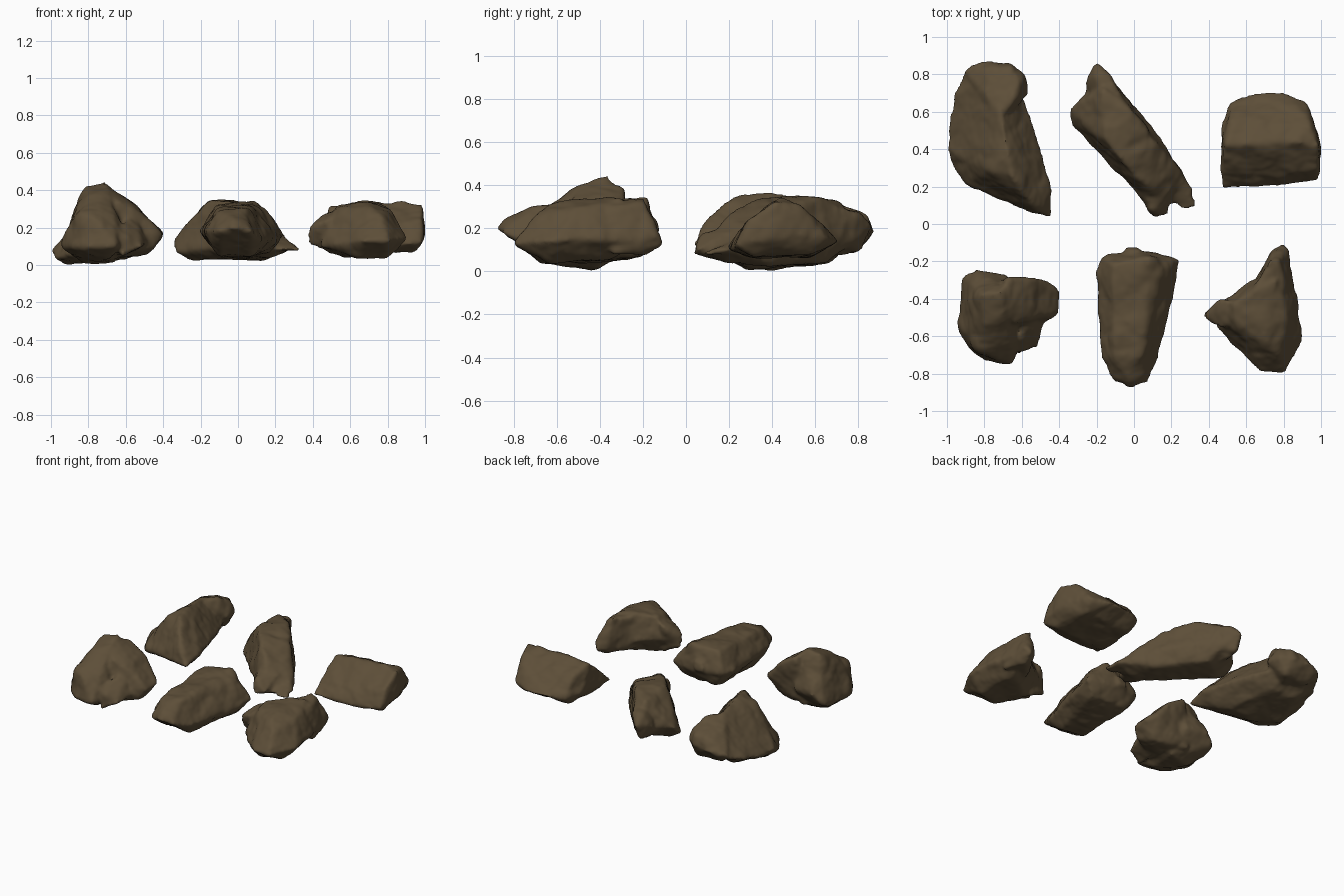
import bpy
import bmesh
from mathutils import Vector, noise

# Remove the default cube only
cube = bpy.data.objects.get("Cube")
if cube:
    bpy.data.objects.remove(cube, do_unlink=True)

# One earthy colour for every rock
stone = bpy.data.materials.new("brown_stone")
stone.use_nodes = True
earth = (0.11, 0.077, 0.04, 1.0)
stone.diffuse_color = earth
shader = stone.node_tree.nodes["Principled BSDF"]
shader.inputs["Base Color"].default_value = earth
shader.inputs["Roughness"].default_value = 0.9


def add_lump(bm, points):
    """Wrap a convex chunk round points given in hundredths of a unit."""
    corners = [bm.verts.new(Vector(p) / 100) for p in points]
    result = bmesh.ops.convex_hull(bm, input=corners)
    unused = [v for v in result["geom_interior"] if isinstance(v, bmesh.types.BMVert)]
    bmesh.ops.delete(bm, geom=unused, context="VERTS")


def weather(bm, seed):
    """Press shallow chips and soft bumps into the surface."""
    bm.normal_update()
    offset = Vector((seed * 3.7, seed * 1.9, seed))
    moves = []
    for v in bm.verts:
        bumps = noise.fractal(v.co * 8 + offset, 1.0, 2.0, 3)
        distances, _ = noise.voronoi(v.co * 6 + offset)
        chip = min(distances[1] - distances[0], 0.5)
        moves.append(v.normal * (0.009 * bumps + 0.012 * chip))
    for v, move in zip(bm.verts, moves):
        v.co += move


def make_rock(name, seed, *lumps):
    """Fuse the chunks into one skin, round the corners and weather it."""
    bm = bmesh.new()
    for points in lumps:
        add_lump(bm, points)
    mesh = bpy.data.meshes.new(name)
    bm.to_mesh(mesh)
    bm.free()
    rock = bpy.data.objects.new(name, mesh)
    bpy.context.collection.objects.link(rock)

    # Fuse overlapping chunks, then soften the breaks between their faces
    fuse = rock.modifiers.new("fuse", "REMESH")
    fuse.mode = "VOXEL"
    fuse.voxel_size = 0.014
    soften = rock.modifiers.new("soften", "SMOOTH")
    soften.factor = 0.5
    soften.iterations = 7
    graph = bpy.context.evaluated_depsgraph_get()
    fused = bpy.data.meshes.new_from_object(rock.evaluated_get(graph))
    rock.modifiers.clear()
    rock.data = fused
    bpy.data.meshes.remove(mesh)
    fused.name = name

    bm = bmesh.new()
    bm.from_mesh(fused)
    weather(bm, seed)
    for face in bm.faces:
        face.smooth = True
    bm.to_mesh(fused)
    bm.free()
    fused.materials.clear()
    fused.materials.append(stone)
    return rock


# Long slab with a central hump and a lower rear lobe
make_rock(
    "back_left_rock", 1,
    # rim
    [(-100, 40, 8), (-99, 57, 8), (-96, 70, 11), (-91, 80, 14), (-75, 80, 15),
     (-59, 68, 15), (-51, 45, 15), (-44, 18, 16), (-44, 3, 12), (-57, 6, 12),
     (-73, 15, 9), (-89, 21, 6), (-98, 31, 3),
     # crest
     (-77, 28, 31), (-65, 25, 36), (-68, 42, 37), (-72, 62, 34), (-80, 72, 26),
     (-56, 13, 28), (-53, 7, 21),
     # foot
     (-92, 42, 1), (-84, 66, 4), (-66, 62, 5), (-58, 28, 3), (-75, 28, 1)],
    # rear lobe
    [(-91, 82, 16), (-82, 87, 18), (-67, 87, 19), (-58, 80, 20), (-56, 69, 20),
     (-80, 82, 24), (-66, 84, 27), (-61, 77, 29), (-64, 68, 33), (-78, 68, 30),
     (-84, 78, 9), (-64, 79, 9), (-72, 60, 8), (-72, 56, 34)],
)

# Long diagonal block with a broad top
make_rock(
    "back_middle_rock", 2,
    # rim
    [(-34, 54, 7), (-34, 62, 14), (-24, 69, 14), (-14, 80, 15), (-3, 67, 15),
     (13, 47, 14), (21, 34, 13), (31, 20, 9), (18, 8, 8), (7, 10, 10),
     (0, 20, 10), (-16, 39, 10),
     # crest
     (-28, 56, 21), (-20, 54, 30), (-17, 72, 32), (-15, 45, 35), (-2, 61, 34),
     (-3, 30, 33), (10, 45, 30), (8, 19, 26), (20, 28, 20),
     # foot
     (-24, 55, 3), (-8, 66, 4), (14, 40, 3), (4, 22, 4), (18, 18, 5)],
    # far tip
    [(-20, 87, 21), (-26, 71, 14), (-25, 78, 20), (-20, 78, 27), (-13, 80, 27),
     (-8, 72, 14), (-20, 81, 9), (-16, 60, 32), (-18, 58, 6), (-5, 64, 31)],
    # split toe
    [(9, 4, 8), (19, 4, 9), (20, 20, 19), (4, 20, 20), (9, 7, 17), (4, 20, 6)],
    [(26, 7, 8), (33, 8, 8), (32, 20, 9), (26, 23, 15), (18, 14, 7), (15, 26, 17)],
)

# Blunt prism with its ridge running sideways
make_rock(
    "back_right_rock", 3,
    [(47, 19, 11), (60, 19, 10), (83, 21, 10), (99, 23, 12), (100, 38, 15),
     (98, 50, 17), (92, 66, 15), (80, 70, 14), (64, 70, 14), (52, 66, 13),
     (47, 54, 14), (48, 42, 32), (65, 43, 33), (85, 44, 34), (99, 42, 33),
     (94, 52, 31), (52, 56, 26), (98, 30, 25), (47, 26, 18),
     (51, 30, 7), (94, 32, 7), (90, 58, 8), (54, 58, 7)],
)

# Peaked rock with a steep front and a side arm
make_rock(
    "front_left_rock", 4,
    [(-94, -55, 10), (-92, -35, 9), (-91, -27, 12), (-84, -25, 18), (-68, -27, 18),
     (-58, -40, 18), (-58, -55, 11), (-65, -75, 10), (-80, -73, 9), (-89, -66, 9),
     (-82, -38, 42), (-71, -36, 45), (-69, -48, 41), (-79, -52, 39), (-66, -64, 27),
     (-87, -58, 27), (-88, -40, 27), (-84, -67, 27), (-78, -70, 26),
     (-83, -45, 1), (-70, -62, 3), (-66, -40, 1)],
    # side arm
    [(-40, -36, 17), (-40, -48, 16), (-44, -51, 9), (-46, -30, 20), (-55, -29, 32),
     (-68, -29, 39), (-54, -50, 30), (-64, -54, 34), (-72, -40, 44), (-50, -38, 5),
     (-70, -58, 4), (-74, -32, 5)],
    # low corner shelf
    [(-51, -66, 10), (-48, -53, 12), (-64, -68, 19), (-56, -48, 28), (-62, -69, 5),
     (-62, -42, 4)],
)

# Long rounded tongue, highest at the back
make_rock(
    "front_middle_rock", 5,
    [(-20, -25, 18), (-17, -17, 18), (8, -14, 17), (25, -19, 16), (22, -34, 13),
     (14, -64, 12), (12, -74, 14), (7, -85, 18), (-2, -88, 20), (-11, -84, 18),
     (-17, -72, 18), (-18, -50, 16),
     (-11, -22, 32), (8, -18, 34), (15, -24, 30), (-9, -45, 31), (7, -50, 31),
     (-11, -70, 29), (4, -70, 30), (-3, -82, 26),
     (-11, -20, 7), (18, -22, 7), (-10, -65, 5), (7, -66, 5), (0, -45, 4)],
    # back nub
    [(-5, -12, 18), (2, -12, 18), (-4, -13, 24), (3, -13, 24), (-6, -25, 10),
     (6, -25, 10), (0, -26, 28)],
)

# Arrowhead rock with a high shoulder behind and a low rear point
make_rock(
    "front_right_rock", 6,
    [(48, -40, 17), (44, -55, 10), (57, -67, 10), (67, -79, 13), (81, -80, 13),
     (91, -61, 14), (88, -42, 16), (84, -24, 14), (62, -30, 16),
     (53, -42, 32), (66, -35, 34), (76, -30, 34), (82, -50, 29), (70, -62, 32),
     (55, -54, 30), (77, -71, 25),
     (56, -46, 5), (64, -67, 4), (80, -62, 4), (76, -32, 6)],
    # side point
    [(37, -48, 12), (38, -50, 20), (47, -39, 28), (47, -56, 24), (50, -46, 6),
     (60, -46, 31), (60, -50, 7)],
    # rear point
    [(74, -13, 13), (80, -10, 12), (73, -19, 34), (78, -19, 32), (83, -14, 16),
     (64, -36, 33), (81, -36, 30), (84, -34, 8), (64, -34, 9), (78, -18, 8)],
)
